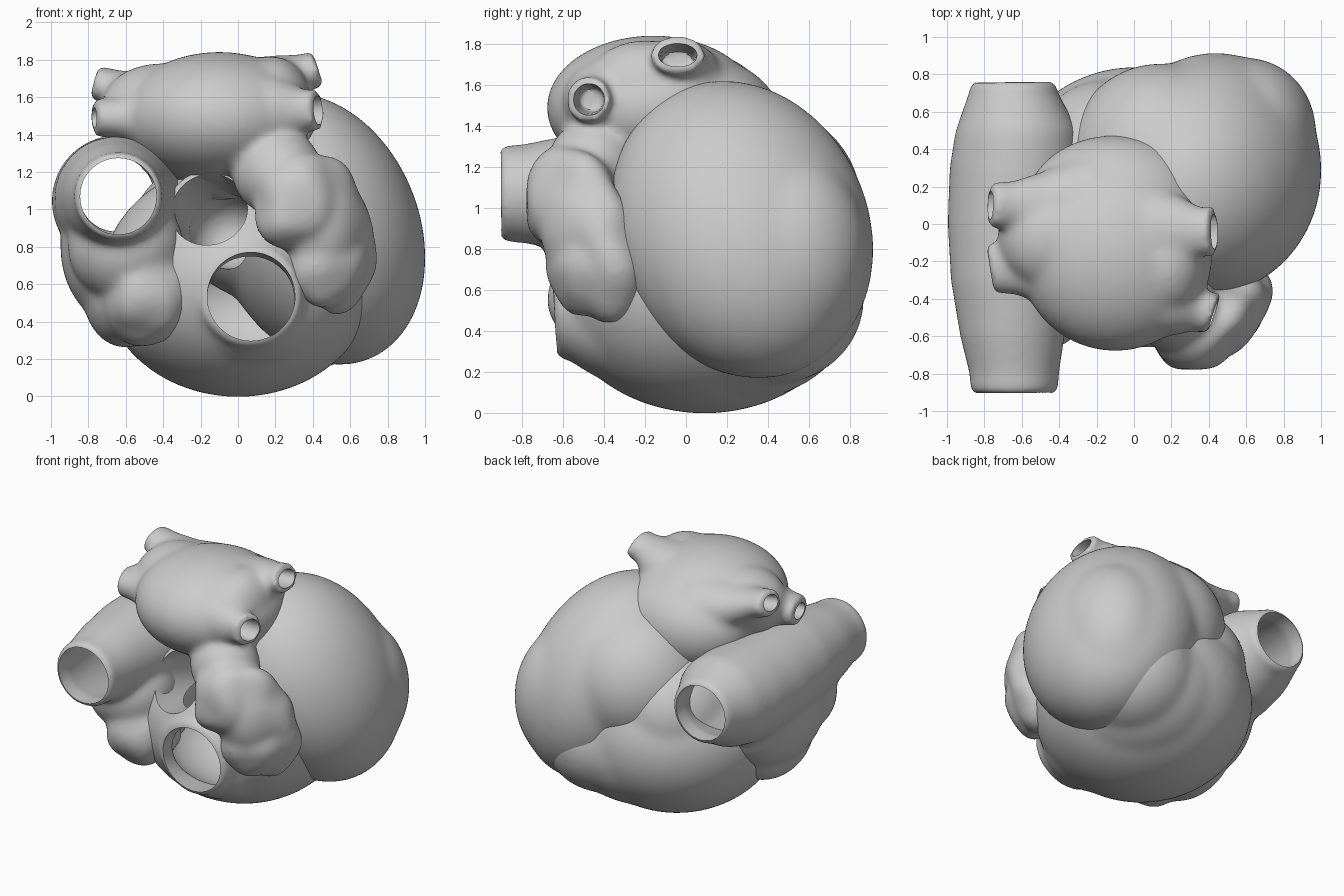
import bpy, bmesh, math
from mathutils import Matrix, Vector, noise

if "Cube" in bpy.data.objects:
    bpy.data.objects.remove(bpy.data.objects["Cube"])

Z = Vector((0, 0, 1))


def blob(bm, c, r, turn=0, shear=(0, 0), lump=0.0, freq=5):
    """Ellipsoid, turned about z, sheared along z, optionally lumpy."""
    vs = bmesh.ops.create_icosphere(bm, subdivisions=5, radius=1)['verts']
    rot = Matrix.Rotation(math.radians(turn), 3, 'Z')
    for v in vs:
        n = v.co.copy()
        p = rot @ Vector((n.x * r[0], n.y * r[1], n.z * r[2]))
        p.x += shear[0] * p.z
        p.y += shear[1] * p.z
        p += Vector(c)
        if lump:
            p += (rot @ n) * lump * noise.noise(p * freq)
        v.co = p


def tube(bm, pts, squash=1.0, n=40):
    """Closed loft of rings; pts = (x, y, z, radius)."""
    d = (Vector(pts[-1][:3]) - Vector(pts[0][:3])).normalized()
    u = d.cross(Z).normalized()
    w = u.cross(d)
    rings = []
    for x, y, z, r in pts:
        rings.append([bm.verts.new(Vector((x, y, z))
                      + u * r * math.cos(2 * math.pi * i / n)
                      + w * r * squash * math.sin(2 * math.pi * i / n)) for i in range(n)])
    for a, b in zip(rings, rings[1:]):
        for i in range(n):
            j = (i + 1) % n
            bm.faces.new((a[i], a[j], b[j], b[i]))
    bm.faces.new(rings[0][::-1])
    bm.faces.new(rings[-1])


def finish(name, bm, smooth=12, cutters=(), voxel=0.016):
    """Fuse the overlapping shapes, soften, then cut the openings."""
    bmesh.ops.recalc_face_normals(bm, faces=bm.faces[:])
    me = bpy.data.meshes.new(name)
    bm.to_mesh(me)
    bm.free()
    ob = bpy.data.objects.new(name, me)
    bpy.context.collection.objects.link(ob)
    m = ob.modifiers.new('fuse', 'REMESH')
    m.mode = 'VOXEL'
    m.voxel_size = voxel
    m = ob.modifiers.new('soften', 'SMOOTH')
    m.factor = 0.5
    m.iterations = smooth
    for c in cutters:
        m = ob.modifiers.new('cut', 'BOOLEAN')
        m.operation = 'DIFFERENCE'
        m.solver = 'EXACT'
        m.object = c
    dg = bpy.context.evaluated_depsgraph_get()
    done = bpy.data.meshes.new_from_object(ob.evaluated_get(dg))
    ob.modifiers.clear()
    ob.data = done
    bpy.ops.object.select_all(action='DESELECT')
    ob.select_set(True)
    bpy.context.view_layer.objects.active = ob
    bpy.ops.object.shade_smooth_by_angle(angle=math.radians(42))
    return ob


def cutter(name, bm):
    ob = finish(name, bm, 4, voxel=0.02)
    ob.hide_render = True
    return ob


# cutters: great vein bore, aortic bore, pulmonary outflow, small vein bores
b = bmesh.new()
tube(b, [(-.64, -1.0, 1.07, .205), (-.64, -.8, 1.07, .205), (-.65, -.3, 1.06, .29),
         (-.65, .3, 1.06, .29), (-.65, .65, 1.08, .2), (-.65, .9, 1.08, .2)])
vein_bore = cutter('vein_bore', b)

b = bmesh.new()
tube(b, [(-.17, -.8, 1.06, .215), (-.15, -.4, .98, .205), (-.08, -.05, .88, .2)])
blob(b, (-.06, 0, .88), (.2, .25, .2))
aortic_bore = cutter('aortic_bore', b)

b = bmesh.new()
tube(b, [(.07, -.95, .56, .24), (.07, -.6, .53, .235), (.06, -.3, .49, .235)])
blob(b, (.02, -.08, .52), (.5, .47, .36))
outflow = cutter('outflow', b)

b = bmesh.new()
tube(b, [(.2, -.46, 1.53, .06), (.5, -.48, 1.53, .085)])
tube(b, [(.2, -.04, 1.72, .08), (.5, -.04, 1.755, .105)], .6)
tube(b, [(-.6, -.24, 1.49, .06), (-.85, -.24, 1.49, .09)], .7)
tube(b, [(-.6, .1, 1.66, .06), (-.85, .1, 1.69, .09)], .7)
small_bores = cutter('small_bores', b)

# left ventricle: large rounded mass on the right and back
b = bmesh.new()
blob(b, (.42, .27, .895), (.57, .64, .728), shear=(-.17, -.12))
blob(b, (.6, .49, .78), (.375, .4, .5))
blob(b, (.14, .34, 1.01), (.5, .52, .5))
finish('left_ventricle', b, 70, [aortic_bore])

# right ventricle: lower bowl reaching the apex, with two ringed outlets
b = bmesh.new()
blob(b, (0, .09, .625), (.73, .75, .628))
blob(b, (-.15, .3, .85), (.43, .47, .42))
blob(b, (.15, .26, .56), (.56, .58, .5))
blob(b, (.36, .43, .56), (.42, .44, .42))
blob(b, (.07, -.2, .44), (.42, .45, .31))
tube(b, [(.07, -.2, .56, .3), (.07, -.56, .54, .29), (.07, -.65, .535, .27)])
tube(b, [(-.08, -.05, .88, .26), (-.15, -.4, .98, .25), (-.155, -.46, .99, .235)])
finish('right_ventricle', b, 50, [outflow, aortic_bore])

# left atrium with four vein stubs and its hanging ear
b = bmesh.new()
blob(b, (-.1, -.16, 1.49), (.52, .52, .352))
blob(b, (-.1, .1, 1.39), (.48, .375, .34))
blob(b, (-.42, -.07, 1.55), (.31, .29, .23))
blob(b, (.18, -.2, 1.57), (.21, .3, .25))
tube(b, [(0, -.33, 1.5, .3), (.25, -.44, 1.53, .17), (.36, -.47, 1.53, .11),
         (.43, -.48, 1.53, .12)])
tube(b, [(0, -.05, 1.6, .28), (.25, -.04, 1.69, .19), (.36, -.04, 1.735, .13),
         (.43, -.04, 1.75, .14)], .75)
tube(b, [(-.2, -.15, 1.5, .34), (-.5, -.2, 1.49, .24), (-.66, -.23, 1.49, .15),
         (-.77, -.24, 1.49, .135)], .75)
tube(b, [(-.25, .08, 1.54, .3), (-.5, .08, 1.59, .2), (-.66, .1, 1.65, .13),
         (-.77, .1, 1.68, .125)], .75)
blob(b, (.21, -.45, 1.2), (.24, .23, .24))
blob(b, (.47, -.48, .88), (.3, .18, .43), turn=37, shear=(-.1, -.26), lump=.05, freq=4)
blob(b, (.47, -.5, .73), (.23, .17, .25), turn=37, lump=.05)
blob(b, (.35, -.57, 1.03), (.28, .2, .28), turn=25, lump=.04)
finish('left_atrium', b, 35, [small_bores])

# right atrium: through-running great vein, sagging body and lumpy ear
b = bmesh.new()
tube(b, [(-.64, -.91, 1.07, .235), (-.64, -.8, 1.07, .24), (-.65, -.6, 1.07, .28),
         (-.65, -.3, 1.06, .33), (-.645, 0, 1.045, .352), (-.635, .3, 1.045, .352),
         (-.625, .5, 1.06, .33), (-.645, .7, 1.08, .24), (-.645, .765, 1.08, .225)])
blob(b, (-.63, -.1, .8), (.32, .47, .42))
blob(b, (-.6, -.38, .8), (.31, .31, .3))
blob(b, (-.6, -.15, .55), (.23, .38, .29))
blob(b, (-.49, -.43, .55), (.235, .24, .29), lump=.045, freq=5)
finish('right_atrium', b, 35, [vein_bore])

for c in (vein_bore, aortic_bore, outflow, small_bores):
    bpy.data.objects.remove(c, do_unlink=True)
